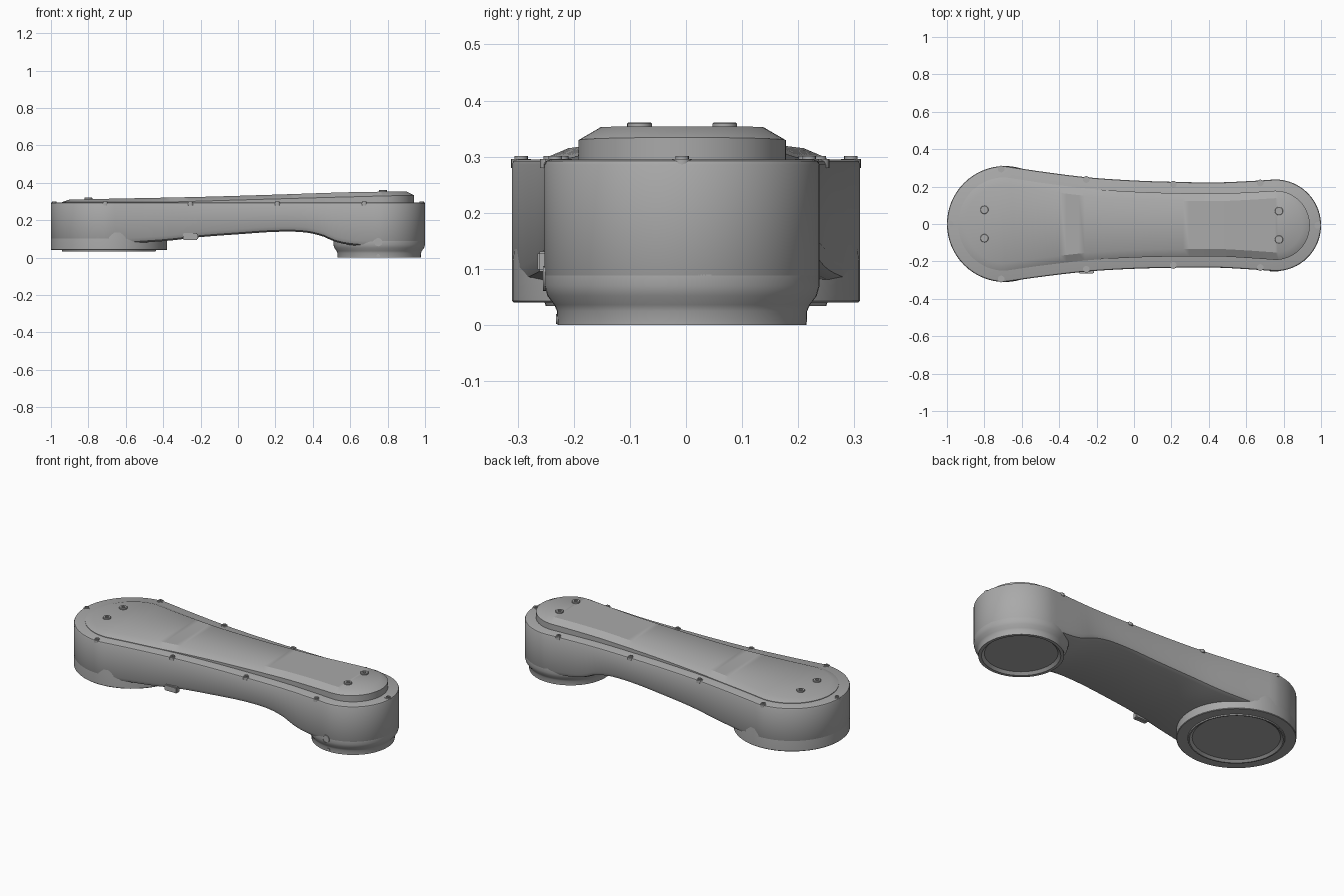
import bpy, bmesh
from math import sin, cos, pi, radians
from mathutils import Matrix, Vector

if "Cube" in bpy.data.objects:
    bpy.data.objects.remove(bpy.data.objects["Cube"])

grey = bpy.data.materials.new("light_grey")
grey.use_nodes = True
grey.diffuse_color = (0.4, 0.4, 0.4, 1)
grey.node_tree.nodes["Principled BSDF"].inputs["Base Color"].default_value = (0.4, 0.4, 0.4, 1)

BIG_X, BIG_R = -0.69, 0.31      # large joint
SMALL_X, SMALL_R = 0.755, 0.245  # small joint


def curve(keys, x):
    """Smooth interpolation through (x, value) keys."""
    if x <= keys[0][0]:
        return keys[0][1]
    if x >= keys[-1][0]:
        return keys[-1][1]
    i = max(k for k in range(len(keys) - 1) if keys[k][0] <= x)

    def slope(k):
        a, b = keys[max(k - 1, 0)], keys[min(k + 1, len(keys) - 1)]
        return (b[1] - a[1]) / (b[0] - a[0])
    (x0, v0), (x1, v1) = keys[i], keys[i + 1]
    h = x1 - x0
    t = (x - x0) / h
    return (v0 * (1 + 2 * t) * (1 - t) ** 2 + slope(i) * h * t * (1 - t) ** 2
            + v1 * t * t * (3 - 2 * t) + slope(i + 1) * h * t * t * (t - 1))


WIDTH = [(BIG_X, BIG_R), (-0.5, 0.282), (-0.25, 0.252), (0, 0.236), (0.25, 0.229),
         (0.45, 0.228), (0.62, 0.236), (SMALL_X, SMALL_R)]
BELLY = [(-0.6, 0.075), (-0.38, 0.09), (-0.2, 0.11), (0, 0.125), (0.2, 0.138),
         (0.35, 0.136), (0.45, 0.115), (0.52, 0.085), (0.6, 0.068), (0.7, 0.06)]
SHOULDER = [(-0.35, 0.298), (0.3, 0.317), (0.93, 0.334)]
LID_TOP = [(-0.93, 0.31), (-0.69, 0.315), (-0.2, 0.325), (0.2, 0.337), (0.6, 0.35), (0.88, 0.354)]


def centre_y(x):
    """The small joint sits slightly off the centre line."""
    return -0.007 * min(max((x - BIG_X) / (SMALL_X - BIG_X), 0), 1)


def half_outline(inset, arc=16, waist=44):
    pts = []
    for i in range(arc):
        a = pi / 2 * i / arc
        pts.append((BIG_X - (BIG_R - inset) * cos(a), (BIG_R - inset) * sin(a)))
    for i in range(waist + 1):
        x = BIG_X + (SMALL_X - BIG_X) * i / waist
        pts.append((x, curve(WIDTH, x) - inset))
    for i in range(1, arc + 1):
        a = pi / 2 * i / arc
        pts.append((SMALL_X + (SMALL_R - inset) * sin(a), max((SMALL_R - inset) * cos(a), 0)))
    return pts


def finish(name, bm, angle=30):
    bmesh.ops.recalc_face_normals(bm, faces=bm.faces[:])
    mesh = bpy.data.meshes.new(name)
    bm.to_mesh(mesh)
    bm.free()
    mesh.materials.append(grey)
    mesh.shade_smooth()
    mesh.set_sharp_from_angle(angle=radians(angle))
    obj = bpy.data.objects.new(name, mesh)
    bpy.context.collection.objects.link(obj)
    return obj


def outline_solid(name, levels):
    """Stack of arm outlines; each level is (inset, height function of x)."""
    bm = bmesh.new()
    rings = []
    for inset, height in levels:
        half = half_outline(inset)
        loop = half + [(x, -w) for x, w in half[-2:0:-1]]
        rings.append([bm.verts.new((x, y + centre_y(x), height(x))) for x, y in loop])
    n = len(rings[0])
    for low, high in zip(rings, rings[1:]):
        for i in range(n):
            j = (i + 1) % n
            bm.faces.new((low[i], low[j], high[j], high[i]))
    for ring in (rings[0], rings[-1]):
        for i in range(n // 2):
            quad = [ring[i], ring[i + 1], ring[(n - i - 1) % n], ring[(n - i) % n]]
            bm.faces.new(list(dict.fromkeys(quad)))
    return finish(name, bm)


def lathe(name, profile, location, steps=64, axis="Z"):
    """Spin an (r, z) profile; r = 0 ends close the shape."""
    bm = bmesh.new()
    verts = [bm.verts.new((r, 0, z)) for r, z in profile]
    edges = [bm.edges.new(p) for p in zip(verts, verts[1:])]
    bmesh.ops.spin(bm, geom=verts + edges, cent=(0, 0, 0), axis=(0, 0, 1),
                   angle=2 * pi, steps=steps, use_duplicate=False)
    bmesh.ops.remove_doubles(bm, verts=bm.verts[:], dist=0.0001)
    if axis == "Y":
        bmesh.ops.rotate(bm, verts=bm.verts[:], matrix=Matrix.Rotation(pi / 2, 3, "X"))
    bmesh.ops.translate(bm, verts=bm.verts[:], vec=Vector(location))
    return finish(name, bm)


# Arm housing with an arched underside
outline_solid("arm_housing", [
    (0.03, lambda x: curve(BELLY, x)),
    (0.01, lambda x: curve(BELLY, x) + 0.008),
    (0, lambda x: curve(BELLY, x) + 0.028),
    (0, lambda x: 0.286),
    (0.003, lambda x: 0.292),
    (0.01, lambda x: 0.295)])

# Raised lid, its shoulder climbing toward the small joint
outline_solid("lid", [
    (0.06, lambda x: 0.288),
    (0.06, lambda x: curve(SHOULDER, x)),
    (0.1, lambda x: curve(LID_TOP, x))])

# Joint bosses with recessed undersides
lathe("large_joint_boss", [(0, 0.2), (0.3, 0.2), (BIG_R, 0.11), (BIG_R, 0.043), (0.307, 0.04),
                           (0.252, 0.04), (0.25, 0.034), (0.243, 0.034), (0.228, 0.045),
                           (0, 0.045)], (BIG_X, 0, 0))
lathe("small_joint_boss", [(0, 0.2), (0.235, 0.2), (SMALL_R, 0.09), (SMALL_R, 0.07),
                           (0.24, 0.052), (0.228, 0.036), (0.223, 0.025), (0.222, 0),
                           (0.205, 0), (0.19, 0.014), (0, 0.014)],
      (SMALL_X, centre_y(SMALL_X), 0))

# Lid screws with a socket in each head
for x in (-0.8, 0.775):
    for side in (-1, 1):
        lathe("lid_screw", [(0, -0.01), (0.022, -0.01), (0.022, 0.006), (0.02, 0.008),
                            (0.01, 0.008), (0.01, 0.002), (0, 0.002)],
              (x, side * 0.076 + centre_y(x), curve(LID_TOP, x)), steps=20)

# Rim screws on small seats around the edge
rim = [(-0.983, 0), (0.982, centre_y(1))]
for x, y in ((-0.71, 0.294), (-0.255, 0.24), (0.21, 0.217), (0.675, 0.226)):
    rim += [(x, side * y + centre_y(x)) for side in (-1, 1)]
for x, y in rim:
    lathe("rim_screw", [(0, 0.28), (0.018, 0.28), (0.018, 0.296), (0.012, 0.296),
                        (0.012, 0.301), (0.006, 0.301), (0.006, 0.297), (0, 0.297)],
          (x, y, 0), steps=16)

# Side port, locating pin and cable catch on the front
lathe("side_port", [(0, 0), (0.022, 0), (0.022, 0.02), (0.019, 0.02), (0.019, 0.018), (0, 0.018)],
      (0.75, -0.235, 0.083), steps=24, axis="Y")
lathe("locating_pin", [(0, 0), (0.009, 0), (0.009, 0.02), (0, 0.02)],
      (0.75, -0.212, 0.011), steps=16, axis="Y")
bm = bmesh.new()
bmesh.ops.create_cube(bm, size=1, matrix=Matrix.Translation((-0.255, -0.25, 0.113))
                      @ Matrix.Diagonal((0.08, 0.03, 0.036, 1)))
bmesh.ops.bevel(bm, geom=bm.edges[:], offset=0.004, segments=2, affect="EDGES")
finish("cable_catch", bm)
